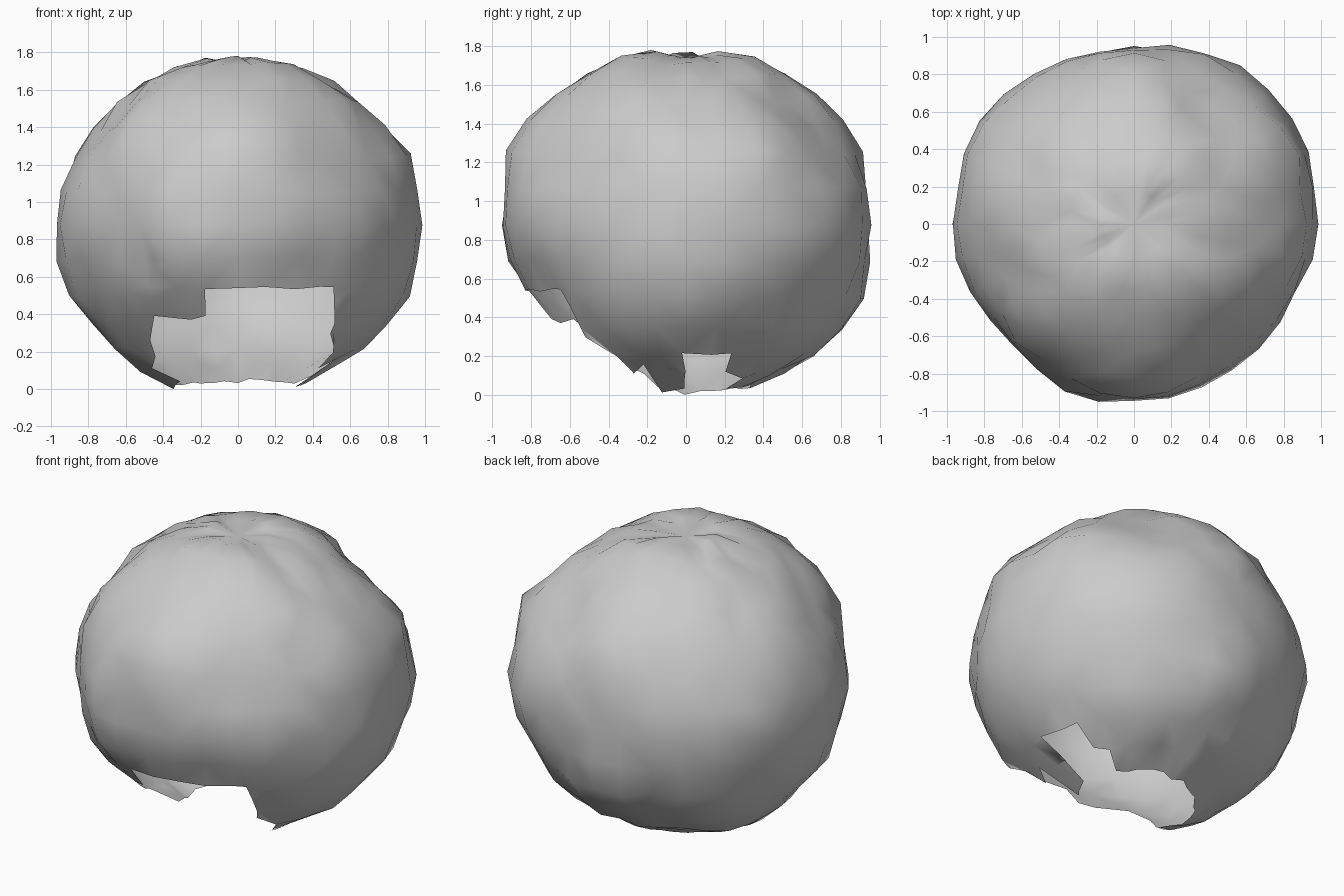
import bpy, bmesh, random
from math import sin, cos, pi, exp, radians
from mathutils import Vector

random.seed(4)
if "Cube" in bpy.data.objects:
    bpy.data.objects.remove(bpy.data.objects["Cube"])

SEGMENTS, RINGS = 32, 16
CENTRE = Vector((0, 0, .87))

# Guide rings around the lumpy shell: azimuth and tilt of the ring's axis,
# then the radius every 22.5 degrees
GUIDES = [
    (-90, 0, (.98, .99, .94, .88, .89, .91, .94, .95, .96, .99, .95, .93, .87, .92, .95, .99)),
    (0, 0, (.95, .98, .99, .93, .89, .94, .97, 1, .94, .9, .86, .87, .88, .89, .95, .99)),
    (-90, 90, (.97, 1.03, 1.04, 1, .95, .95, .99, .98, .99, .97, .92, .98, .96, .93, .94, .94)),
    (-55, 25, (.99, .97, .9, .93, .92, .9, .9, .92, .9, .91, .86, .88, .9, .9, .95, .97)),
    (125, 25, (.92, .96, .95, .92, .95, .9, .94, 1.03, 1.01, .96, .97, .9, .9, .94, .9, .89)),
    (35, -28, (.97, .95, .94, .95, .93, .93, .94, .91, .94, .86, .86, .88, .9, .91, .97, .97)),
]


def guide_samples():
    """Direction and radius of every point on the guide rings."""
    found = []
    for azimuth, tilt, radii in GUIDES:
        a, t = radians(azimuth), radians(tilt)
        side = Vector((-sin(a), cos(a), 0))
        up = Vector((-sin(t) * cos(a), -sin(t) * sin(a), cos(t)))
        for i, r in enumerate(radii):
            turn = i * 2 * pi / len(radii)
            found.append((side * cos(turn) + up * sin(turn), r))
    return found


SAMPLES = guide_samples()


def shell_radius(direction):
    """Blend the nearby guide radii, leaning to an even sphere far from them."""
    total, weight = .935 * .05, .05
    for d, r in SAMPLES:
        w = exp(60 * (d.dot(direction) - 1))
        total += w * r
        weight += w
    return total / weight


def shell_point(seg, ring):
    a, p = seg / SEGMENTS * 2 * pi, ring / RINGS * pi
    direction = Vector((sin(p) * cos(a), sin(p) * sin(a), cos(p)))
    return CENTRE + direction * (shell_radius(direction) + random.uniform(-.015, .015))


# Dome shell as rings of triangles around a crown point, open below the last ring
bm = bmesh.new()
crown = bm.verts.new(CENTRE + Vector((0, 0, .86)))
rows = [[bm.verts.new(shell_point(s, r)) for s in range(SEGMENTS)] for r in range(1, RINGS - 1)]
for s in range(SEGMENTS):
    n = (s + 1) % SEGMENTS
    bm.faces.new((crown, rows[0][s], rows[0][n]))
    for upper, lower in zip(rows, rows[1:]):
        bm.faces.new((upper[s], lower[s], lower[n], upper[n]))

# Notch in the rim on the left side
notch = []
for f in bm.faces:
    c = f.calc_center_median()
    if c.x > .2 and .02 < c.y < .24 and c.z < .16:
        notch.append(f)
bmesh.ops.delete(bm, geom=notch, context='FACES')
bmesh.ops.triangulate(bm, faces=bm.faces[:])

# Doorway in the front: slice along its edges, then remove the inside
LEFT, STEP, RIGHT = -.45, -.19, .51
LOW_TOP, HIGH_TOP = .38, .54


def near_door(f):
    c = f.calc_center_median()
    return c.y < 0 and c.z < HIGH_TOP + .1 and LEFT - .1 < c.x < RIGHT + .1


def in_door(f):
    c = f.calc_center_median()
    top = LOW_TOP if c.x < STEP else HIGH_TOP
    return LEFT < c.x < RIGHT and c.y < -.1 - max(abs(c.x) - .3, 0) and c.z < top


slices = [(Vector((x, 0, 0)), Vector((1, 0, 0))) for x in (LEFT, STEP, RIGHT)]
slices += [(Vector((0, 0, z)), Vector((0, 0, 1))) for z in (LOW_TOP, HIGH_TOP)]
for point, normal in slices:
    faces = [f for f in bm.faces if near_door(f)]
    geom = set(faces)
    for f in faces:
        geom.update(f.edges)
        geom.update(f.verts)
    bmesh.ops.bisect_plane(bm, geom=list(geom), plane_co=point, plane_no=normal)
bmesh.ops.delete(bm, geom=[f for f in bm.faces if in_door(f)], context='FACES')

# Merge the slivers left by slicing
around_door = [v for v in bm.verts if v.co.y < 0 and v.co.z < HIGH_TOP + .25]
bmesh.ops.remove_doubles(bm, verts=around_door, dist=.055)

# Ragged rim, moved mostly along the surface
for v in bm.verts:
    if v.is_boundary:
        outward = (v.co - CENTRE).normalized()
        shift = Vector([random.uniform(-.02, .02) for _ in range(3)])
        v.co += shift - outward * shift.dot(outward)

# Stand the rim on the ground
floor = min(v.co.z for v in bm.verts)
bmesh.ops.translate(bm, verts=bm.verts[:], vec=(0, 0, -floor))
bmesh.ops.triangulate(bm, faces=bm.faces[:])
for f in bm.faces:
    f.smooth = True

mesh = bpy.data.meshes.new("dome_shell")
bm.to_mesh(mesh)
bm.free()
dome = bpy.data.objects.new("dome_shell", mesh)
bpy.context.collection.objects.link(dome)

# Plain light grey
grey = bpy.data.materials.new("light_grey")
grey.use_nodes = True
colour = (.6, .6, .6, 1)
grey.diffuse_color = colour
grey.node_tree.nodes["Principled BSDF"].inputs["Base Color"].default_value = colour
mesh.materials.append(grey)
